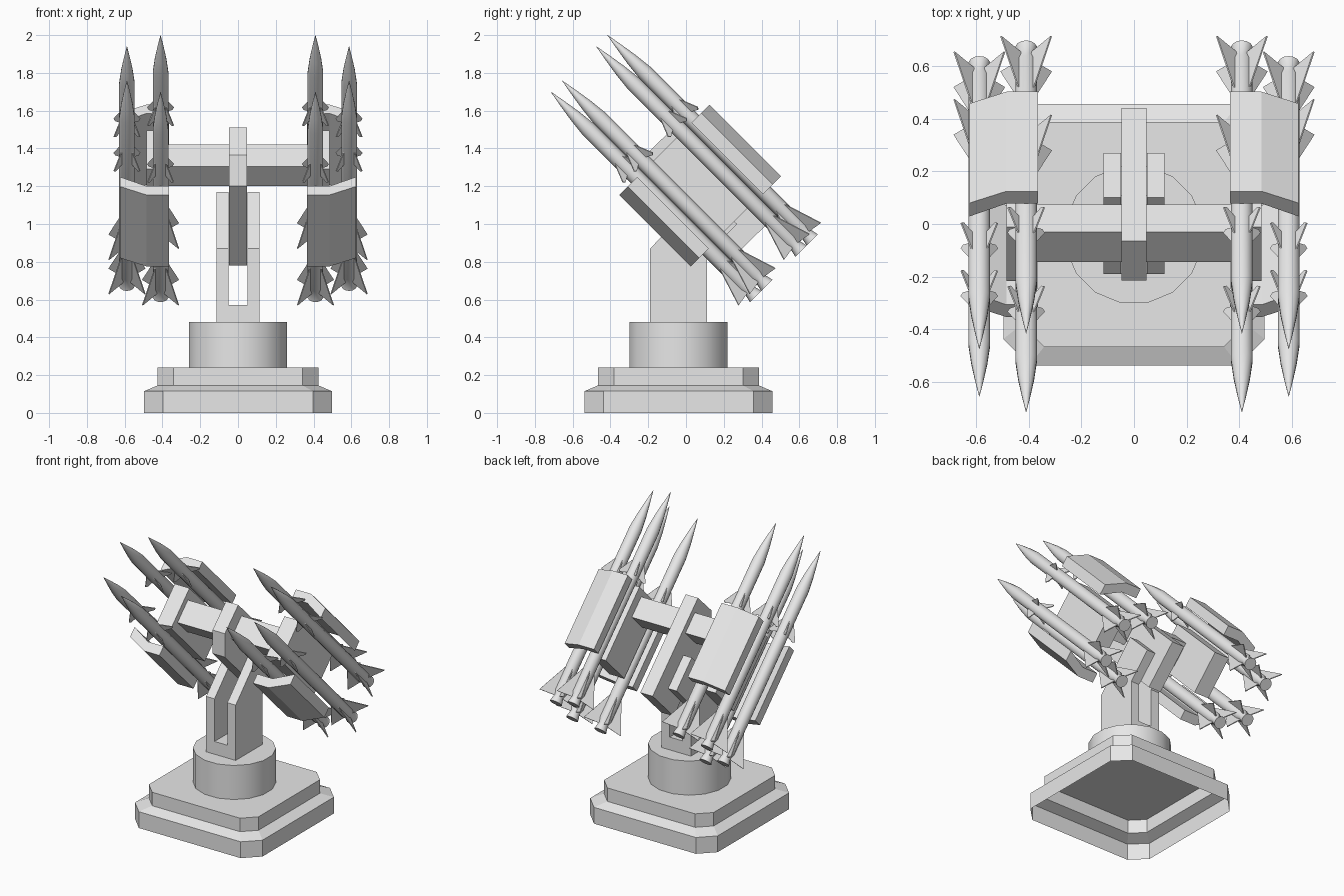
import bpy, bmesh, math
from mathutils import Vector, Matrix

cube = bpy.data.objects.get("Cube")
if cube:
    bpy.data.objects.remove(cube, do_unlink=True)

grey = bpy.data.materials.new("light_grey")
grey.use_nodes = True
COL = (0.8, 0.8, 0.8, 1)
grey.diffuse_color = COL
grey.node_tree.nodes["Principled BSDF"].inputs["Base Color"].default_value = COL

# Launcher frame: local y is up-back, local z is the firing direction
TILT = Matrix.Rotation(math.radians(45), 4, 'X')
MID = 0.908        # launcher centre line along local y


def finish(name, bm, matrix=None, smooth=False, closed=True):
    if closed:
        bmesh.ops.recalc_face_normals(bm, faces=bm.faces)
    me = bpy.data.meshes.new(name)
    bm.to_mesh(me)
    bm.free()
    me.materials.append(grey)
    ob = bpy.data.objects.new(name, me)
    bpy.context.collection.objects.link(ob)
    if matrix:
        ob.matrix_world = matrix
    if smooth:
        bpy.ops.object.select_all(action='DESELECT')
        ob.select_set(True)
        bpy.context.view_layer.objects.active = ob
        bpy.ops.object.shade_smooth_by_angle(angle=math.radians(35))
    return ob


def add_prism(bm, points, offset):
    """Extrude a flat polygon along an offset."""
    face = bm.faces.new([bm.verts.new(p) for p in points])
    out = bmesh.ops.extrude_face_region(bm, geom=[face])
    moved = [v for v in out["geom"] if isinstance(v, bmesh.types.BMVert)]
    bmesh.ops.translate(bm, verts=moved, vec=Vector(offset))


def prism(name, points, offset, matrix=None):
    bm = bmesh.new()
    add_prism(bm, points, offset)
    return finish(name, bm, matrix)


def add_rings(bm, rings, cap_start, cap_end):
    """Skin a list of equal-length loops."""
    loops = [[bm.verts.new(p) for p in ring] for ring in rings]
    n = len(loops[0])
    for a, b in zip(loops, loops[1:]):
        for i in range(n):
            j = (i + 1) % n
            bm.faces.new((a[i], a[j], b[j], b[i]))
    if cap_start:
        bm.faces.new(loops[0][::-1])
    if cap_end:
        bm.faces.new(loops[-1])


def circle(r, z, n, cy=0.0):
    return [(r * math.cos((i + .5) * math.tau / n),
             cy + r * math.sin((i + .5) * math.tau / n), z) for i in range(n)]


def octagon(h, c, z, cy=-0.04):
    """Square of half size h with corners cut by c."""
    k = h - c
    pts = [(h, -k), (h, k), (k, h), (-k, h), (-h, k), (-h, -k), (-k, -h), (k, -h)]
    return [(x, y + cy, z) for x, y in pts]


# Stepped base, open underneath
bm = bmesh.new()
add_rings(bm, [octagon(.497, .10, 0), octagon(.497, .10, .115),
               octagon(.427, .085, .145), octagon(.427, .085, .24)], False, True)
finish("base", bm, closed=False)

# Round turntable
bm = bmesh.new()
R = .26 / math.cos(math.pi / 16)
add_rings(bm, [circle(R, .24, 16, -.04), circle(R, .48, 16, -.04)], True, True)
finish("turntable", bm, smooth=True)

# Fork: floor block and two bent arms
prism("fork_floor", [(-.05, -.19, .48), (-.05, .11, .48), (-.05, .11, .57), (-.05, -.19, .57)],
      (.1, 0, 0))
arm = [(-.19, .48), (.11, .48), (.11, .84), (.27, 1.0), (.10, 1.17), (-.19, .87)]
for side, x in (("left", .05), ("right", -.115)):
    prism("fork_arm_" + side, [(x, y, z) for y, z in arm], (.065, 0, 0))

# Central tilting block
block = [(-.065, 1.51), (-.215, 1.365), (-.215, 1.2), (.205, .78), (.44, 1.01)]
prism("pivot_block", [(-.048, y, z) for y, z in block], (.096, 0, 0))

# Crossbar
prism("crossbar", [(-.42, .82, .877), (-.42, .983, .877), (-.42, .983, 1.025), (-.42, .82, 1.025)],
      (.84, 0, 0), TILT)


def fin(bm, profile, angle, thick=.006):
    """Thin radial fin from (height, radius) points."""
    d = Vector((math.cos(angle), math.sin(angle), 0))
    side = Vector((-d.y, d.x, 0)) * thick
    add_prism(bm, [d * r + Vector((0, 0, z)) - side / 2 for z, r in profile], side)


# (height, radius) profile from nozzle to nose
BODY = [(.175, .042), (.225, .031), (.255, .042), (1.43, .042), (1.53, .031), (1.62, .0165)]
TAIL_FIN = [(.43, .036), (.206, .136), (.218, .03)]
MID_FIN = [(1.21, .036), (1.10, .098), (1.09, .085), (1.11, .036)]


def missile(name, x, w):
    bm = bmesh.new()
    n = 14
    rings = [circle(r, z, n) for z, r in BODY] + [circle(.0008, 1.707, n)]
    add_rings(bm, rings, True, True)
    for k in range(4):
        a = math.pi / 4 + k * math.pi / 2
        fin(bm, TAIL_FIN, a)
        fin(bm, MID_FIN, a)
    finish(name, bm, TILT @ Matrix.Translation((x, w, 0)), smooth=True)


# Pods: a core box, two bent cover plates and four missiles on each side
plate = [(.365, .272), (.365, .338), (.485, .338), (.625, .275), (.625, .203), (.485, .272)]
for side, s in (("left", 1), ("right", -1)):
    core = [(.37, -.148), (.485, -.148), (.485, .142), (.37, .142)]
    prism("pod_core_" + side, [(s * x, MID + w, .535) for x, w in core], (0, 0, .531), TILT)
    for level, t in (("upper", 1), ("lower", -1)):
        prism(f"pod_plate_{level}_{side}",
              [(s * x, MID - .004 + t * w, .531) for x, w in plate], (0, 0, .535), TILT)
        missile(f"missile_inner_{level}_{side}", s * .41, MID + t * .212)
        missile(f"missile_outer_{level}_{side}", s * .588, MID + t * .128)
